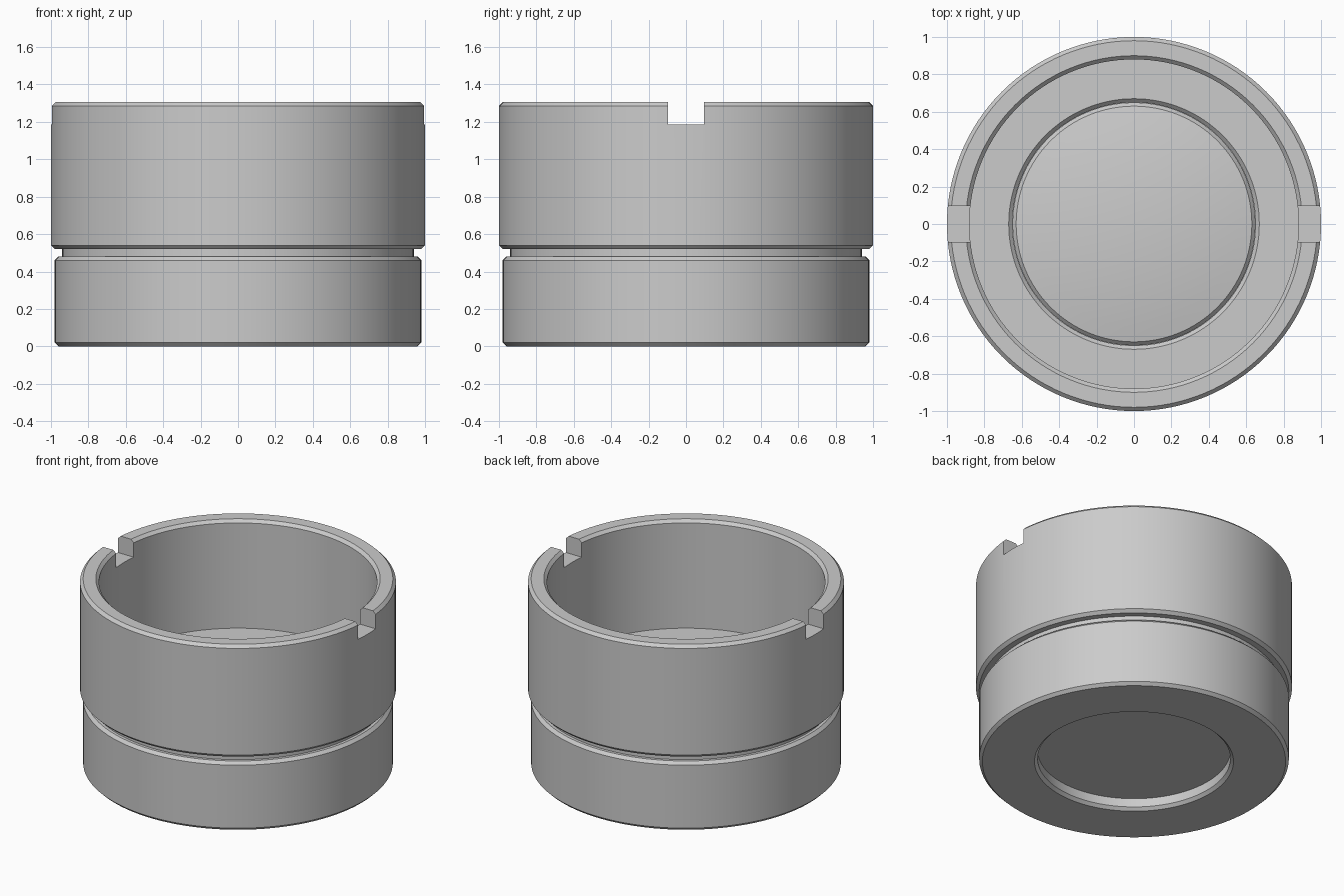
import bpy
import bmesh
import math

cube = bpy.data.objects.get("Cube")
if cube:
    bpy.data.objects.remove(cube, do_unlink=True)

SEGMENTS = 128

# One plain grey for everything
grey = bpy.data.materials.new("plain grey")
grey.use_nodes = True
grey.diffuse_color = (0.6, 0.6, 0.6, 1)
grey.node_tree.nodes["Principled BSDF"].inputs["Base Color"].default_value = (0.6, 0.6, 0.6, 1)


def lathe(name, profile, closed):
    """Spin an (r, z) profile around z; points at r = 0 become a pole."""
    bm = bmesh.new()
    verts = [bm.verts.new((r, 0, z)) for r, z in profile]
    edges = [bm.edges.new(pair) for pair in zip(verts, verts[1:])]
    if closed:
        edges.append(bm.edges.new((verts[-1], verts[0])))
    bmesh.ops.spin(bm, geom=verts + edges, cent=(0, 0, 0), axis=(0, 0, 1),
                   angle=2 * math.pi, steps=SEGMENTS, use_merge=False)
    bmesh.ops.remove_doubles(bm, verts=bm.verts[:], dist=1e-4)
    bmesh.ops.recalc_face_normals(bm, faces=bm.faces[:])
    mesh = bpy.data.meshes.new(name)
    bm.to_mesh(mesh)
    bm.free()
    obj = bpy.data.objects.new(name, mesh)
    bpy.context.collection.objects.link(obj)
    mesh.materials.append(grey)
    return obj


def select_only(obj):
    bpy.ops.object.select_all(action='DESELECT')
    obj.select_set(True)
    bpy.context.view_layer.objects.active = obj


# Stepped barrel: outside going up, then the bore going down
barrel = lathe("barrel", [
    (0.96, 0), (0.98, 0.02), (0.98, 0.46), (0.96, 0.48),      # lower body
    (0.94, 0.48), (0.94, 0.52),                               # groove
    (0.98, 0.52), (1.0, 0.54), (1.0, 1.285), (0.98, 1.305),   # upper body
    (0.90, 1.305), (0.88, 1.285), (0.88, 0.55),               # upper bore
    (0.67, 0.55), (0.65, 0.53), (0.65, 0.08),                 # lens seat
    (0.61, 0.08), (0.61, 0.02), (0.63, 0),                    # lower opening
], True)

# Spanner notches cut through both sides of the rim
bpy.ops.mesh.primitive_cube_add(size=1, location=(0, 0, 1.385))
cutter = bpy.context.object
cutter.name = "notch_cutter"
cutter.scale = (2.4, 0.195, 0.4)
cutter.hide_render = True
cutter.data.materials.append(grey)
cut = barrel.modifiers.new("notches", 'BOOLEAN')
cut.operation = 'DIFFERENCE'
cut.solver = 'EXACT'
cut.object = cutter
select_only(barrel)
bpy.ops.object.modifier_apply(modifier=cut.name)
bpy.data.objects.remove(cutter, do_unlink=True)

# Lens with flat underside, chamfered edge and shallow domed top
RISE, RIM = 0.06, 0.63
ball = (RIM ** 2 + RISE ** 2) / (2 * RISE)
dome = []
for i in range(9):
    r = RIM * (1 - i / 8)
    dome.append((r, 0.55 + RISE - ball + math.sqrt(ball ** 2 - r ** 2)))
lens = lathe("lens", [(0, 0.08), (0.649, 0.08), (0.649, 0.53)] + dome, False)

for part in (barrel, lens):
    select_only(part)
    bpy.ops.object.shade_smooth_by_angle(angle=math.radians(25))
